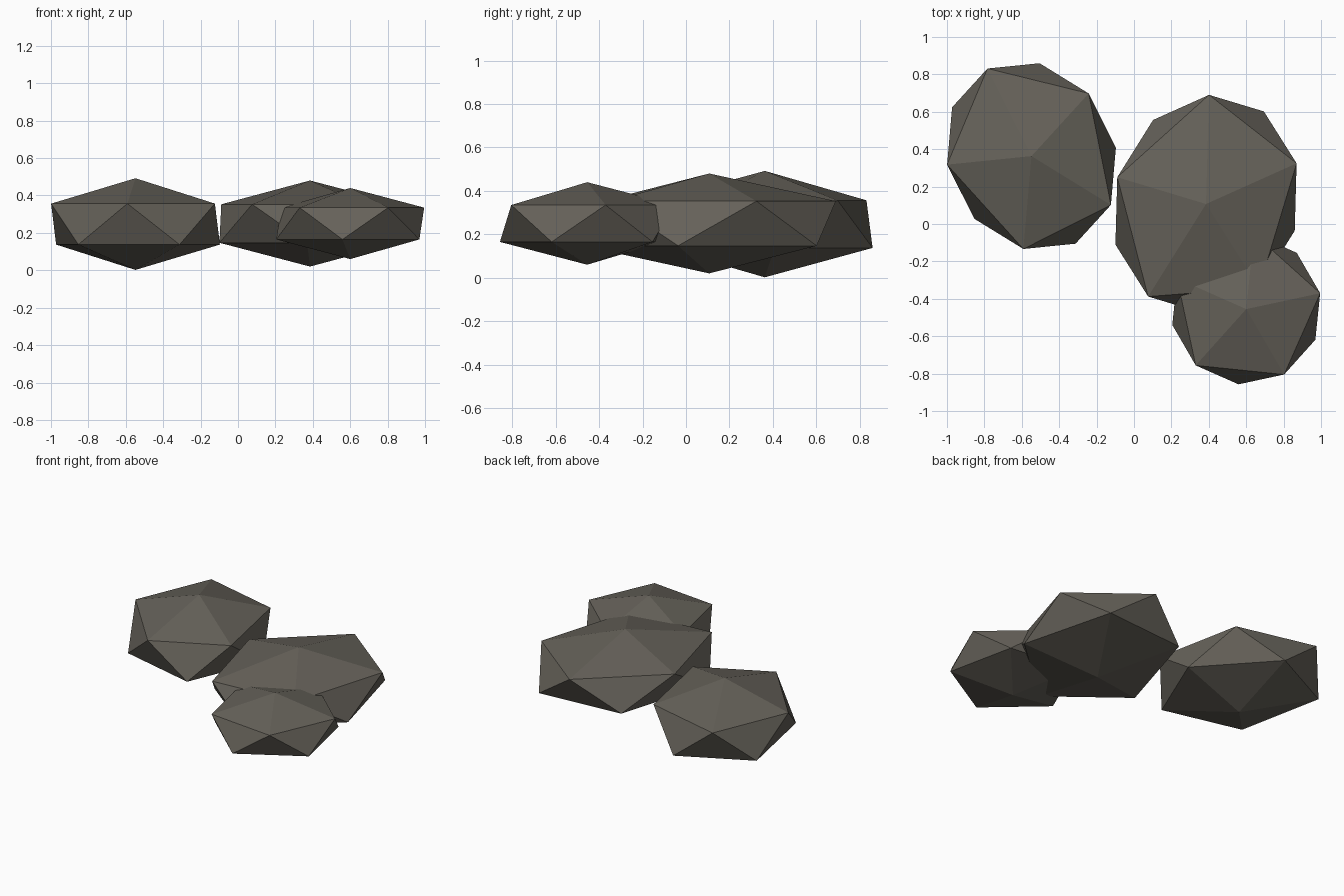
import bpy
import math

if "Cube" in bpy.data.objects:
    bpy.data.objects.remove(bpy.data.objects["Cube"])

# Dark warm grey stone
stone = bpy.data.materials.new("dark_stone")
stone.diffuse_color = (0.13, 0.12, 0.10, 1.0)
stone.use_nodes = True
stone.node_tree.nodes["Principled BSDF"].inputs["Base Color"].default_value = stone.diffuse_color


def add_rock(name, centre, radii, turn):
    """Flat-faced boulder: a stretched icosahedron turned about z."""
    bpy.ops.mesh.primitive_ico_sphere_add(
        subdivisions=1, radius=1.0, location=centre,
        rotation=(0, 0, math.radians(turn)))
    rock = bpy.context.object
    rock.name = name
    rock.scale = radii
    rock.data.materials.append(stone)
    bpy.ops.object.shade_flat()
    return rock


# Three boulders: one apart on the left, two overlapping on the right
add_rock("left_rock", (-0.548, 0.363, 0.247), (0.586, 0.498, 0.245), 116.7)
add_rock("large_rock", (0.385, 0.107, 0.250), (0.554, 0.662, 0.230), 163.2)
add_rock("small_rock", (0.600, -0.455, 0.250), (0.452, 0.452, 0.190), 12.1)
